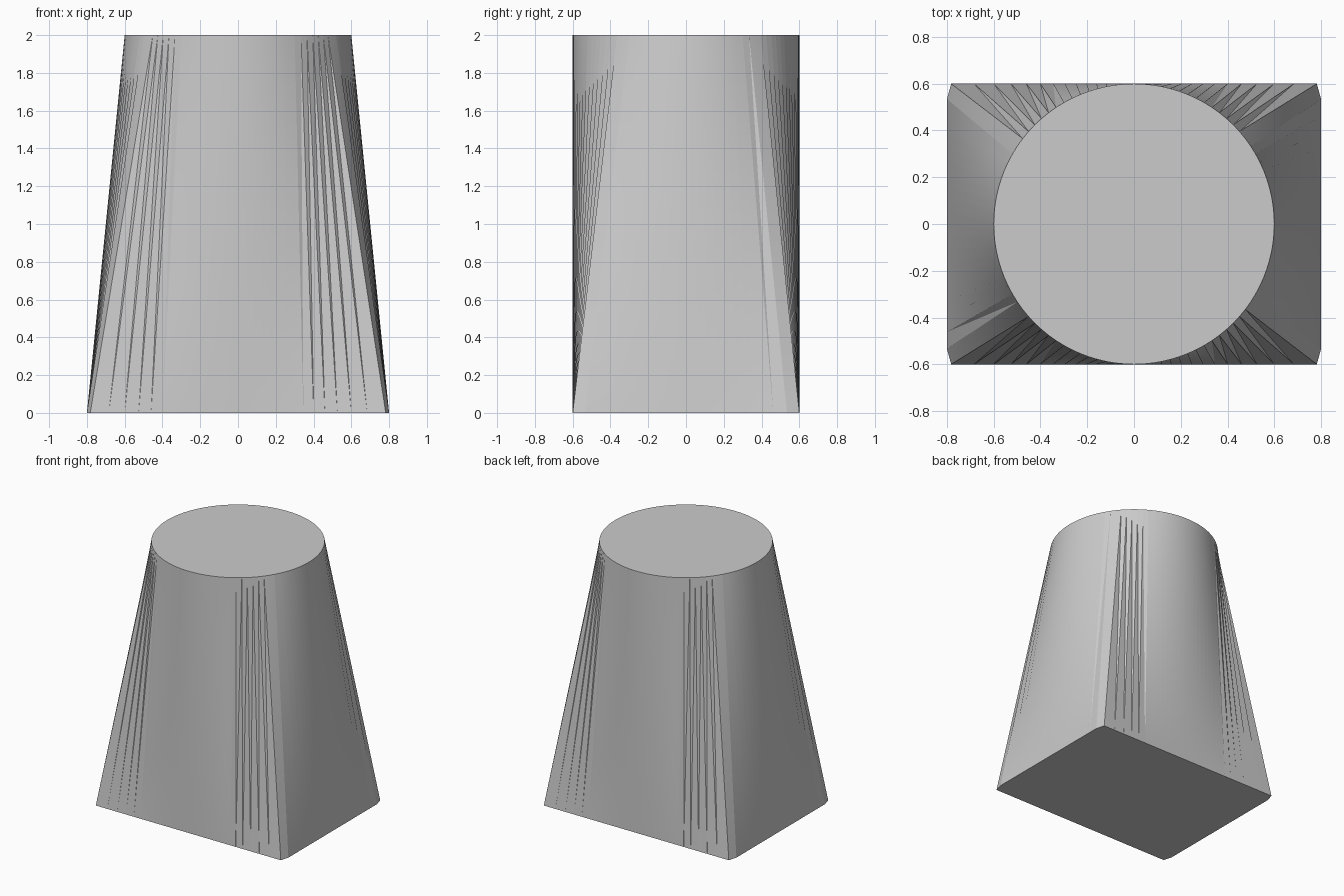
import bpy
import bmesh
from math import sin, cos, tau

cube = bpy.data.objects.get("Cube")
if cube:
    bpy.data.objects.remove(cube, do_unlink=True)

SIDES = 96
HALF_X, HALF_Y = 0.8, 0.6
RADIUS, HEIGHT = 0.6, 2.0

# Plain grey finish
grey = bpy.data.materials.new("light grey")
grey.use_nodes = True
colour = (0.6, 0.6, 0.6, 1)
grey.diffuse_color = colour
grey.node_tree.nodes["Principled BSDF"].inputs["Base Color"].default_value = colour


def on_rectangle(a):
    """Point where the ray at angle a leaves the base rectangle."""
    c, s = cos(a), sin(a)
    reach = 1 / max(abs(c) / HALF_X, abs(s) / HALF_Y)
    return c * reach, s * reach, 0


# Loft from the rectangular base ring to the round top ring
bm = bmesh.new()
angles = [tau * i / SIDES for i in range(SIDES)]
base = [bm.verts.new(on_rectangle(a)) for a in angles]
top = [bm.verts.new((RADIUS * cos(a), RADIUS * sin(a), HEIGHT)) for a in angles]

for i in range(SIDES):
    j = (i + 1) % SIDES
    bm.faces.new((base[i], base[j], top[j]))
    bm.faces.new((base[i], top[j], top[i]))

# Flat caps
bm.faces.new(top)
bm.faces.new(base[::-1])

mesh = bpy.data.meshes.new("tapered_body")
bm.to_mesh(mesh)
bm.free()
mesh.materials.append(grey)
body = bpy.data.objects.new("tapered_body", mesh)
bpy.context.collection.objects.link(body)

# Smooth the curved sides, keep the rims and corner creases crisp
bpy.context.view_layer.objects.active = body
body.select_set(True)
bpy.ops.object.shade_smooth_by_angle(angle=0.5)
